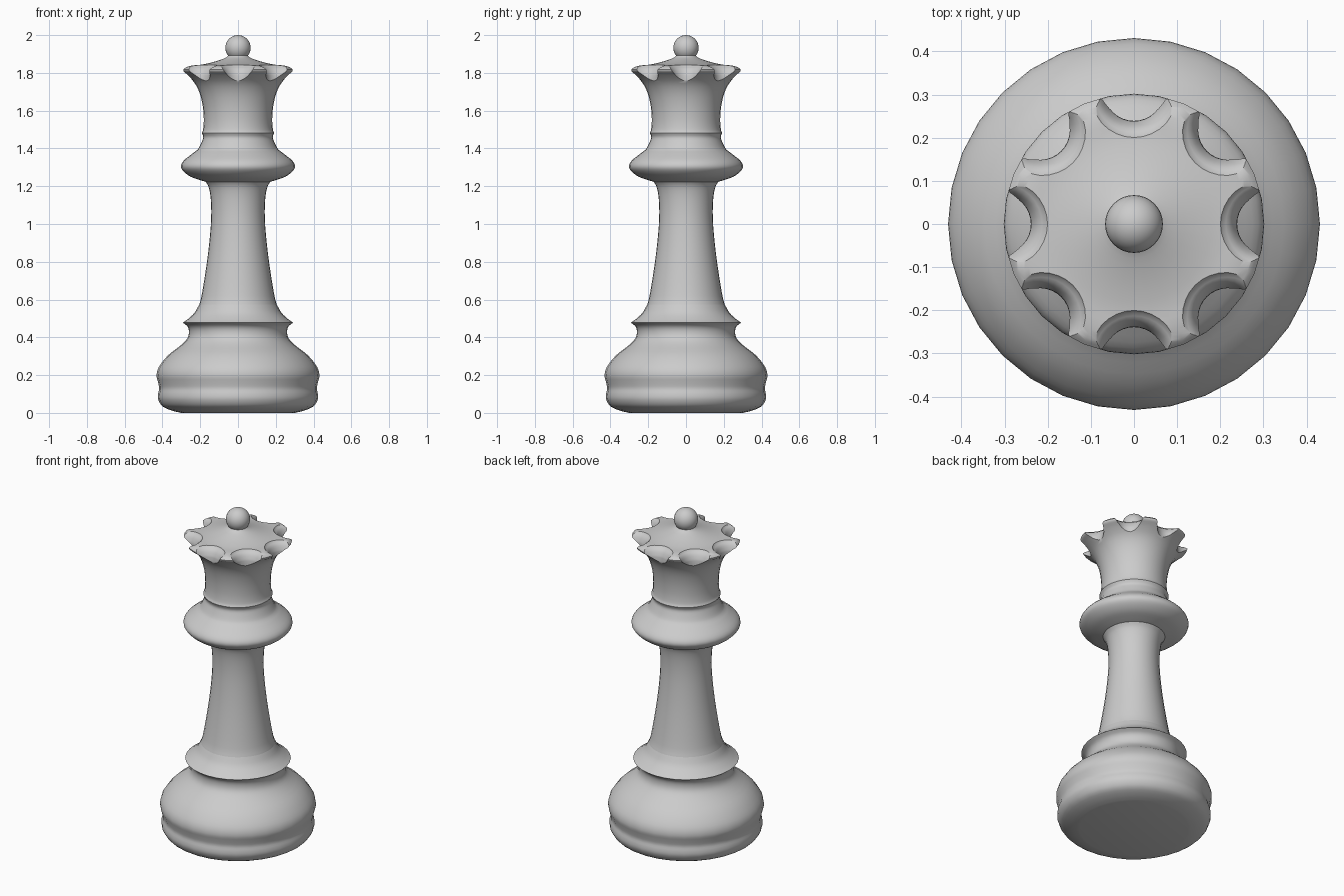
import bpy, bmesh, math
from mathutils import Vector

if "Cube" in bpy.data.objects:
    bpy.data.objects.remove(bpy.data.objects["Cube"])

SEGS = 32


def smooth_curve(pts, steps=3):
    # Catmull-Rom through (radius, height) points
    p = [Vector(q) for q in pts]
    p = [p[0] * 2 - p[1]] + p + [p[-1] * 2 - p[-2]]
    out = []
    for a, b, c, d in zip(p, p[1:], p[2:], p[3:]):
        for i in range(steps):
            t = i / steps
            out.append(0.5 * (2 * b + (c - a) * t + (2 * a - 5 * b + 4 * c - d) * t * t
                              + (3 * b - a - 3 * c + d) * t ** 3))
    return out + [p[-2]]


def add_lathe(bm, profile, segs=SEGS, cx=0.0, cy=0.0):
    # closed solid of revolution with capped ends
    rings = []
    for r, z in profile:
        rings.append([bm.verts.new((cx + r * math.cos(math.tau * i / segs),
                                    cy + r * math.sin(math.tau * i / segs), z))
                      for i in range(segs)])
    for lo, hi in zip(rings, rings[1:]):
        for i in range(segs):
            j = (i + 1) % segs
            bm.faces.new((lo[i], lo[j], hi[j], hi[i]))
    bm.faces.new(rings[0][::-1])
    bm.faces.new(rings[-1])


def finish(bm, name):
    mesh = bpy.data.meshes.new(name)
    bm.to_mesh(mesh)
    bm.free()
    ob = bpy.data.objects.new(name, mesh)
    bpy.context.collection.objects.link(ob)
    return ob


def activate(ob):
    bpy.ops.object.select_all(action='DESELECT')
    ob.select_set(True)
    bpy.context.view_layer.objects.active = ob


def turned(name, *sections):
    # sections meet at sharp creases; each one is smooth inside
    profile = []
    for s in sections:
        curve = smooth_curve(s)
        profile += curve[1:] if profile else curve
    bm = bmesh.new()
    add_lathe(bm, profile)
    return finish(bm, name)


# Base with its groove and flared lip
base = turned("base",
    [(0.30, 0), (0.35, 0.012), (0.40, 0.035), (0.422, 0.07), (0.423, 0.10), (0.417, 0.13),
     (0.424, 0.165), (0.431, 0.20), (0.418, 0.245), (0.37, 0.305), (0.30, 0.36),
     (0.268, 0.395), (0.26, 0.43), (0.268, 0.458), (0.292, 0.478)],
    [(0.292, 0.478), (0.265, 0.497), (0.23, 0.53), (0.205, 0.575)])

# Tapered stem
stem = turned("stem",
    [(0.205, 0.575), (0.193, 0.62), (0.17, 0.76), (0.152, 0.90), (0.142, 1.03),
     (0.144, 1.13), (0.155, 1.195), (0.172, 1.225)])

# Collar and stepped neck ring
collar = turned("collar",
    [(0.165, 1.222), (0.20, 1.232), (0.25, 1.25), (0.288, 1.278), (0.302, 1.305),
     (0.288, 1.335), (0.245, 1.37), (0.222, 1.387)],
    [(0.222, 1.387), (0.208, 1.402), (0.192, 1.435), (0.184, 1.46), (0.192, 1.482)])

# Flared crown with domed top
crown = turned("crown",
    [(0.192, 1.482), (0.185, 1.50), (0.181, 1.55), (0.186, 1.62), (0.202, 1.69),
     (0.229, 1.745), (0.268, 1.785), (0.296, 1.806), (0.302, 1.818)],
    [(0.302, 1.818), (0.285, 1.832), (0.25, 1.84), (0.20, 1.843), (0.14, 1.855),
     (0.08, 1.874), (0.055, 1.888), (0.045, 1.905)])

# Eight flared notches around the crown rim
bm = bmesh.new()
notch = smooth_curve([(0.067, 1.60), (0.067, 1.765), (0.072, 1.80), (0.086, 1.825),
                      (0.107, 1.845), (0.112, 1.90)])
for k in range(8):
    a = math.tau * k / 8
    add_lathe(bm, notch, 32, 0.306 * math.cos(a), 0.306 * math.sin(a))
cutter = finish(bm, "notch_cutter")
cutter.hide_render = True
mod = crown.modifiers.new("notches", 'BOOLEAN')
mod.operation = 'DIFFERENCE'
mod.object = cutter
mod.solver = 'EXACT'
activate(crown)
bpy.ops.object.modifier_apply(modifier=mod.name)
bpy.data.objects.remove(cutter)

# Ball finial
bm = bmesh.new()
bmesh.ops.create_uvsphere(bm, u_segments=32, v_segments=16, radius=0.067)
bmesh.ops.translate(bm, verts=bm.verts, vec=(0, 0, 1.933))
finial = finish(bm, "finial")

for ob in (base, stem, collar, crown, finial):
    activate(ob)
    bpy.ops.object.shade_smooth_by_angle(angle=math.radians(40))
